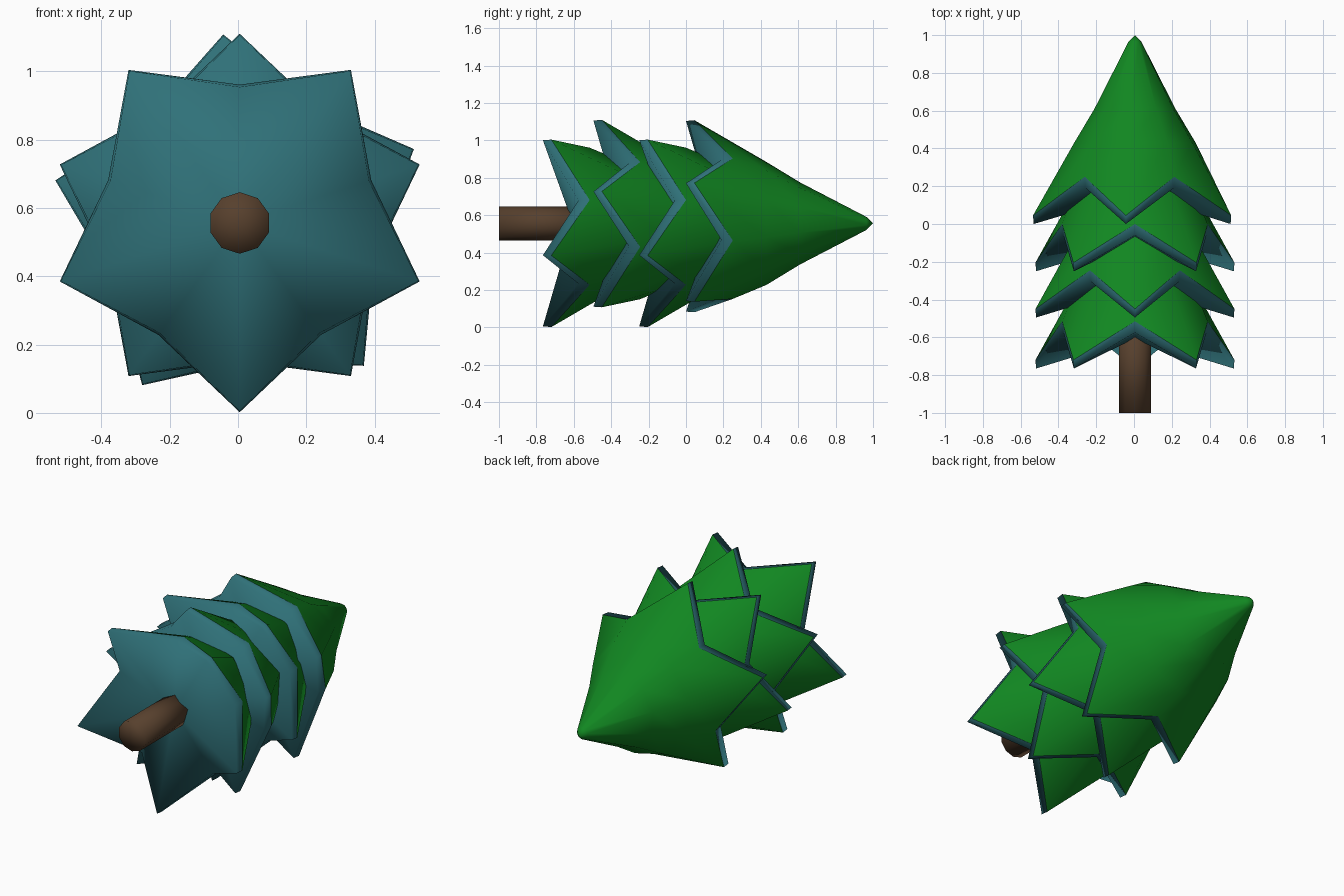
import bpy, bmesh, math

if "Cube" in bpy.data.objects:
    bpy.data.objects.remove(bpy.data.objects["Cube"])

CX, CZ = 0.005, 0.556   # position of the tree's long axis (runs along y)
N = 10                  # segments around: five points, five notches

def mat(name, rgb):
    m = bpy.data.materials.new(name)
    m.diffuse_color = (*rgb, 1)
    m.use_nodes = True
    m.node_tree.nodes["Principled BSDF"].inputs["Base Color"].default_value = m.diffuse_color
    return m

GREEN = mat("needles", (0.0056, 0.24, 0.0152))
TEAL = mat("underside", (0.029, 0.165, 0.19))
BROWN = mat("bark", (0.095, 0.051, 0.026))

def loft(name, rings, start_y, end_y, turn, mats, first_band=0):
    """Skin rings of ((r, y) on points, (r, y) on notches), fan-capped at both ends.
    Bands below first_band use mats[0], the rest the last material."""
    bm = bmesh.new()
    loops = []
    for ring in rings:
        loop = []
        for i in range(N):
            r, y = ring[i % 2]
            a = math.radians(turn) + i * math.tau / N
            loop.append(bm.verts.new((CX + r * math.cos(a), y, CZ + r * math.sin(a))))
        loops.append(loop)
    start = bm.verts.new((CX, start_y, CZ))
    end = bm.verts.new((CX, end_y, CZ))
    for i in range(N):
        j = (i + 1) % N
        faces = [bm.faces.new((start, loops[0][i], loops[0][j]))]
        for a, b in zip(loops, loops[1:]):
            faces.append(bm.faces.new((a[j], a[i], b[i], b[j])))
        faces.append(bm.faces.new((end, loops[-1][j], loops[-1][i])))
        for band, f in enumerate(faces):
            f.smooth = True
            f.material_index = 0 if band < first_band else len(mats) - 1
    # Crisp edge only where the colours meet
    for e in bm.edges:
        if len({f.material_index for f in e.link_faces}) > 1:
            e.smooth = False
    bmesh.ops.recalc_face_normals(bm, faces=bm.faces)
    me = bpy.data.meshes.new(name)
    bm.to_mesh(me)
    bm.free()
    for m in mats:
        me.materials.append(m)
    ob = bpy.data.objects.new(name, me)
    bpy.context.collection.objects.link(ob)
    return ob

def round_ring(r, y):
    return ((r, y), (r, y))

def tier(name, y, turn, top=False):
    rings = [
        ((0.55, y), (0.398, y + 0.19)),           # underside rim
        ((0.554, y + 0.045), (0.405, y + 0.25)),  # zigzag needle edge
        round_ring(0.33, y + 0.43),
    ]
    if top:
        rings += [round_ring(0.22, y + 0.61), round_ring(0.035, y + 0.965)]
    else:
        rings += [round_ring(0.22, y + 0.56)]
    loft(name, rings, y + 0.16, y + (1.0 if top else 0.62), turn, [TEAL, GREEN], 2)

# Trunk
loft("trunk", [round_ring(0.09, -1), round_ring(0.09, -0.5)], -1, -0.5, 90, [BROWN])

# Branch tiers, alternating orientation
tier("bottom_branches", -0.765, -90)
tier("lower_branches", -0.495, 90)
tier("upper_branches", -0.25, -90)
tier("top_branches", 0.0, 95, top=True)
